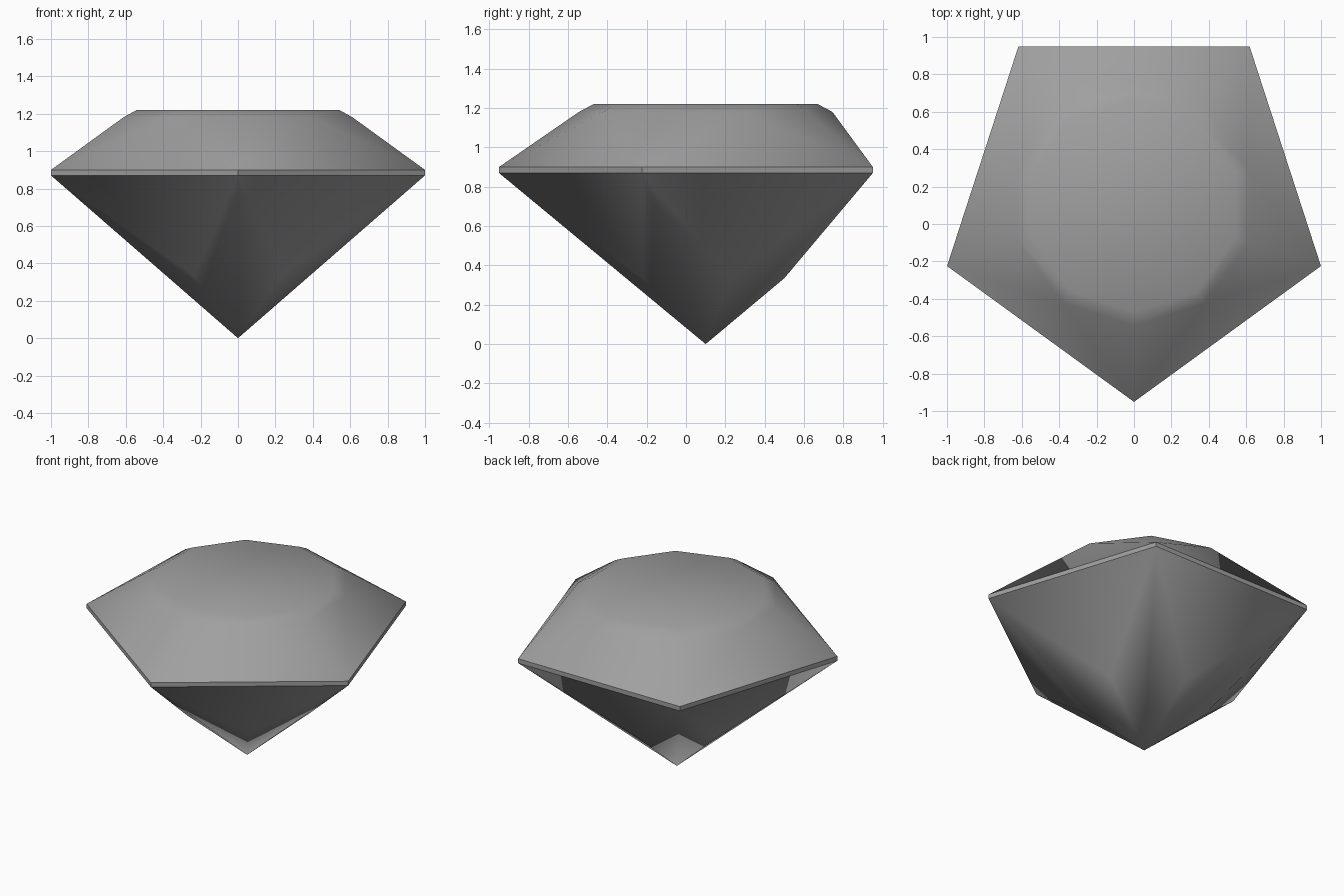
import bpy, bmesh
from math import sin, cos, pi, radians

cube = bpy.data.objects.get("Cube")
if cube:
    bpy.data.objects.remove(cube, do_unlink=True)

SIDES = 5
CENTRE_Y = 0.1

# One grey for the whole stone
grey = bpy.data.materials.new("stone grey")
grey.use_nodes = True
colour = (0.35, 0.35, 0.35, 1)
grey.diffuse_color = colour
grey.node_tree.nodes["Principled BSDF"].inputs["Base Color"].default_value = colour

bm = bmesh.new()


def ring(radius, z, count, turn=0.0):
    """Level ring of vertices, the first pointing to the front plus a turn."""
    angles = [-pi / 2 + turn + 2 * pi * i / count for i in range(count)]
    return [bm.verts.new((radius * cos(a), CENTRE_Y + radius * sin(a), z)) for a in angles]


table = ring(0.57, 1.22, 2 * SIDES)
shoulder = ring(0.645, 1.18, 2 * SIDES)
girdle_top = ring(1.051, 0.9, SIDES)
girdle_base = ring(1.051, 0.87, SIDES)
pavilion = ring(0.40, 0.335, SIDES, pi / SIDES)
culet = bm.verts.new((0, CENTRE_Y, 0))

# Flat table and the narrow slope around it
bm.faces.new(table)
for i in range(2 * SIDES):
    j = (i + 1) % (2 * SIDES)
    bm.faces.new((shoulder[i], shoulder[j], table[j], table[i]))

for i in range(SIDES):
    j = (i + 1) % SIDES
    a, mid, b = shoulder[2 * i], shoulder[2 * i + 1], shoulder[2 * j]
    # Crown facets
    bm.faces.new((girdle_top[i], mid, a))
    bm.faces.new((girdle_top[i], girdle_top[j], mid))
    bm.faces.new((girdle_top[j], b, mid))
    # Girdle band
    bm.faces.new((girdle_base[i], girdle_base[j], girdle_top[j], girdle_top[i]))
    # Pavilion facets
    bm.faces.new((girdle_base[j], girdle_base[i], pavilion[i]))
    bm.faces.new((girdle_base[i], culet, pavilion[i]))
    bm.faces.new((girdle_base[j], pavilion[i], culet))

bmesh.ops.recalc_face_normals(bm, faces=bm.faces)
mesh = bpy.data.meshes.new("cut_gemstone")
bm.to_mesh(mesh)
bm.free()
mesh.materials.append(grey)
gem = bpy.data.objects.new("cut_gemstone", mesh)
bpy.context.collection.objects.link(gem)

# Soft facets, crisp girdle
bpy.ops.object.select_all(action="DESELECT")
gem.select_set(True)
bpy.context.view_layer.objects.active = gem
bpy.ops.object.shade_smooth_by_angle(angle=radians(32))
